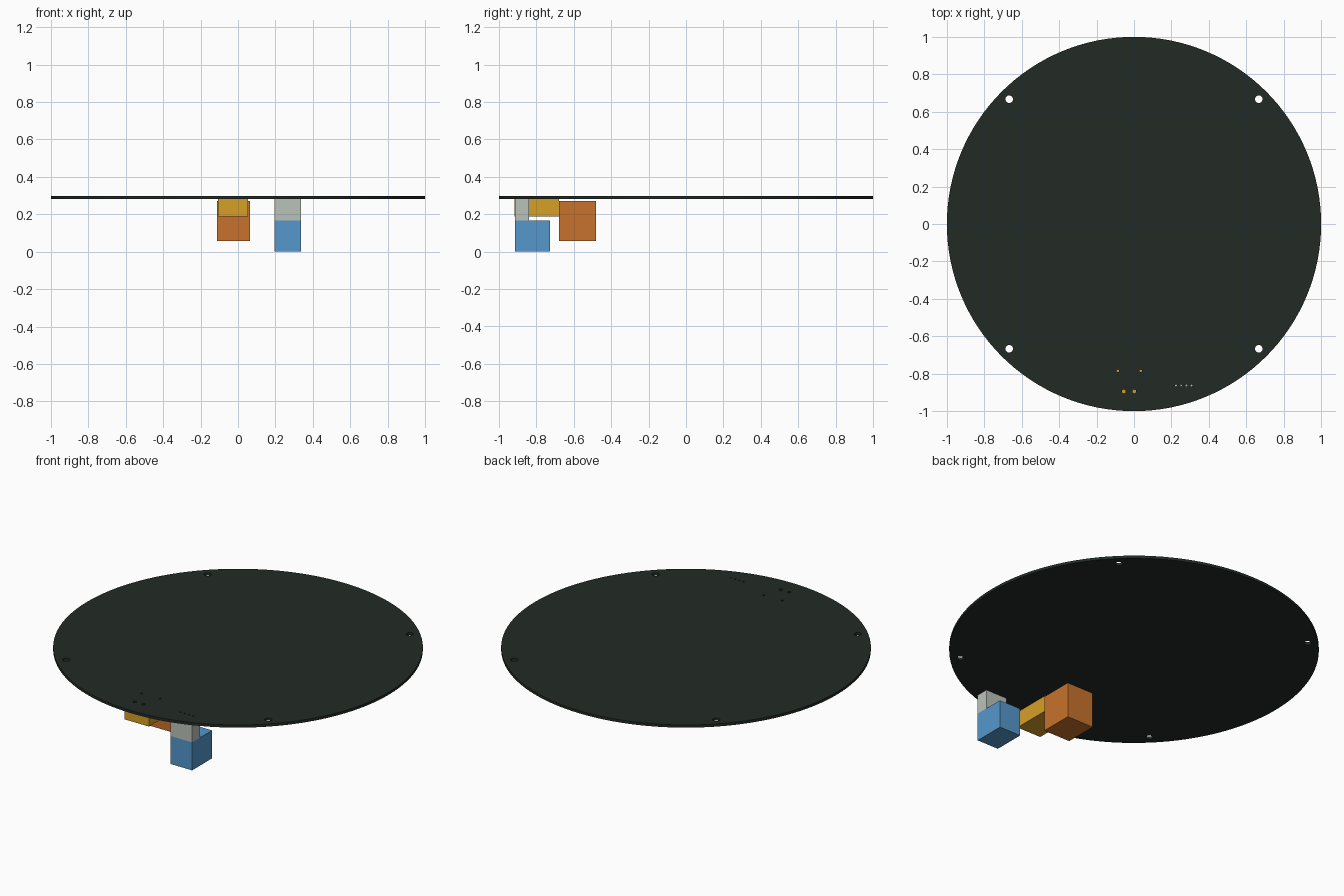
import bpy, bmesh
from math import cos, sin, tau

if "Cube" in bpy.data.objects:
    bpy.data.objects.remove(bpy.data.objects["Cube"])


def paint(obj, rgb):
    mat = bpy.data.materials.new(obj.name + "_colour")
    mat.diffuse_color = (*rgb, 1)
    mat.use_nodes = True
    mat.node_tree.nodes["Principled BSDF"].inputs["Base Color"].default_value = mat.diffuse_color
    obj.data.materials.append(mat)


def finish(name, bm, rgb):
    bmesh.ops.recalc_face_normals(bm, faces=bm.faces[:])
    mesh = bpy.data.meshes.new(name)
    bm.to_mesh(mesh)
    bm.free()
    obj = bpy.data.objects.new(name, mesh)
    bpy.context.scene.collection.objects.link(obj)
    paint(obj, rgb)
    return obj


def box(name, x, y, z, rgb):
    bm = bmesh.new()
    bmesh.ops.create_cube(bm, size=1)
    for v in bm.verts:
        for i, (lo, hi) in enumerate((x, y, z)):
            v.co[i] = lo if v.co[i] < 0 else hi
    return finish(name, bm, rgb)


def ring(bm, x, y, r, n, z):
    vs = [bm.verts.new((x + r * cos(tau * i / n), y + r * sin(tau * i / n), z))
          for i in range(n)]
    return [bm.edges.new((vs[i], vs[(i + 1) % n])) for i in range(n)]


BOTTOM, TOP = 0.282, 0.298

# round board: outline and drilled holes, filled then extruded upwards
holes = [(sx * 0.667, sy * 0.667, 0.02, 32) for sx in (-1, 1) for sy in (-1, 1)]
holes += [(x, -0.895, 0.010, 24) for x in (-0.054, 0.002)]
holes += [(x, -0.785, 0.0065, 24) for x in (-0.086, 0.036)]
holes += [(0.224 + 0.028 * i, -0.863, 0.005, 20) for i in range(4)]
bm = bmesh.new()
edges = ring(bm, 0, 0, 1.0, 128, BOTTOM)
for x, y, r, n in holes:
    edges += ring(bm, x, y, r, n, BOTTOM)
bmesh.ops.triangle_fill(bm, use_beauty=True, use_dissolve=False,
                        edges=edges, normal=(0, 0, 1))
ext = bmesh.ops.extrude_face_region(bm, geom=bm.faces[:], use_keep_orig=True)
top = [g for g in ext["geom"] if isinstance(g, bmesh.types.BMVert)]
bmesh.ops.translate(bm, verts=top, vec=(0, 0, TOP - BOTTOM))
board = finish("round_board", bm, (0.016, 0.024, 0.018))
bpy.context.view_layer.objects.active = board
board.select_set(True)
bpy.ops.object.shade_smooth_by_angle()

# switch-style connector: body under the board and knob facing inwards
box("connector_body", (-0.107, 0.054), (-0.917, -0.679), (0.187, BOTTOM), (0.68, 0.35, 0.02))
box("connector_plug", (-0.112, 0.064), (-0.679, -0.481), (0.058, 0.270), (0.58, 0.17, 0.025))

# pin header socket with its plug hanging below
box("header_socket", (0.195, 0.337), (-0.914, -0.840), (0.167, BOTTOM), (0.49, 0.54, 0.49))
box("header_plug", (0.195, 0.337), (-0.914, -0.726), (0.0, 0.167), (0.09, 0.31, 0.60))
